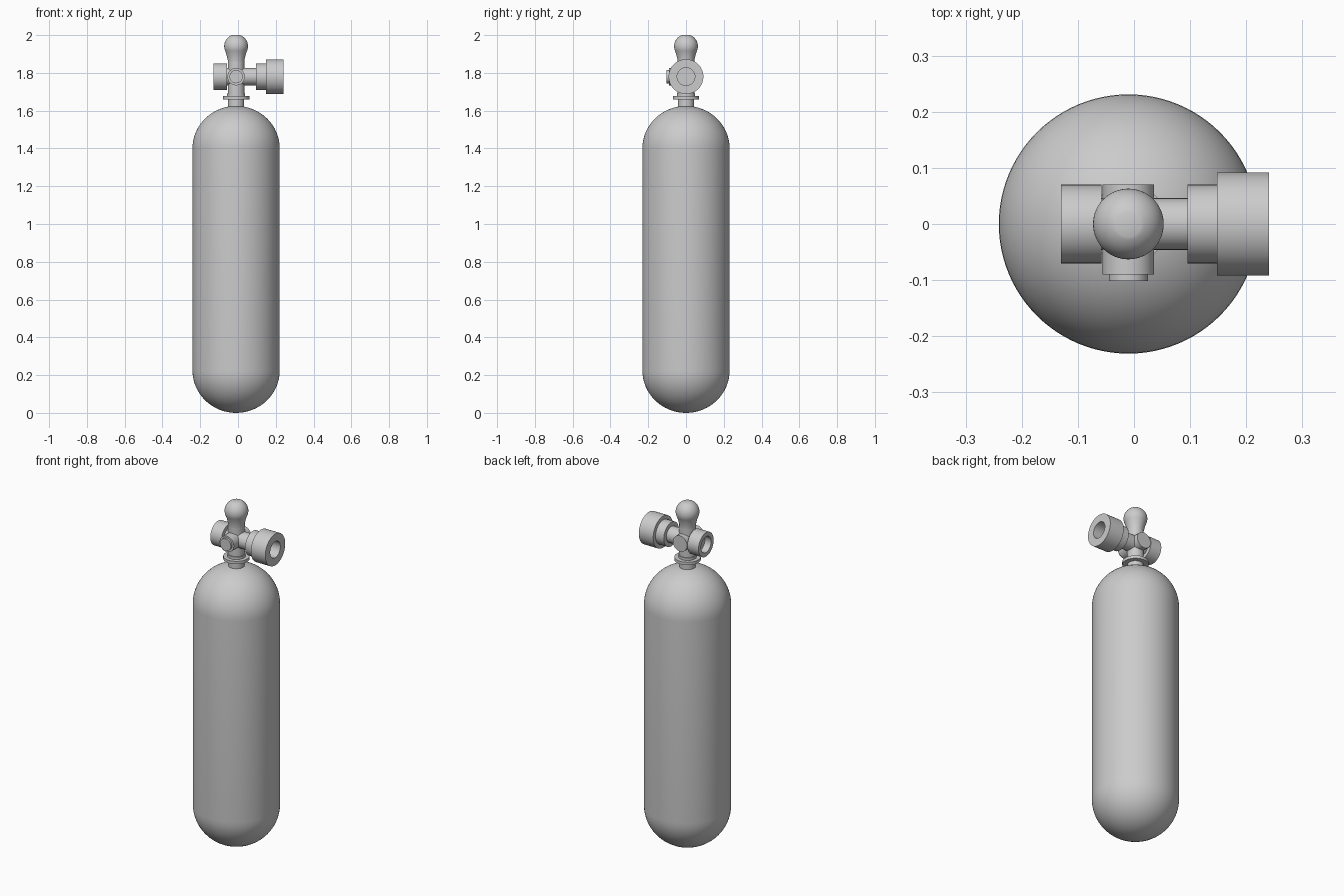
import bpy, bmesh, math
from mathutils import Matrix, Vector

if "Cube" in bpy.data.objects:
    bpy.data.objects.remove(bpy.data.objects["Cube"])

CX, VZ = -0.01, 1.78   # tank axis, valve centre height


def lathe(name, profile, axis='Z', origin=(CX, 0, 0), segments=64):
    """Revolve (radius, distance) points around an axis through origin."""
    rot = {'Z': Matrix.Identity(4),
           'X': Matrix.Rotation(math.pi / 2, 4, 'Y'),
           'Y': Matrix.Rotation(-math.pi / 2, 4, 'X')}[axis]
    bm = bmesh.new()
    verts = [bm.verts.new((r, 0, h)) for r, h in profile]
    edges = [bm.edges.new(p) for p in zip(verts, verts[1:])]
    bmesh.ops.spin(bm, geom=verts + edges, cent=(0, 0, 0), axis=(0, 0, 1),
                   angle=2 * math.pi, steps=segments)
    bmesh.ops.remove_doubles(bm, verts=bm.verts, dist=1e-5)
    bmesh.ops.recalc_face_normals(bm, faces=bm.faces)
    bm.transform(Matrix.Translation(Vector(origin)) @ rot)
    mesh = bpy.data.meshes.new(name)
    bm.to_mesh(mesh)
    bm.free()
    ob = bpy.data.objects.new(name, mesh)
    bpy.context.collection.objects.link(ob)
    bpy.context.view_layer.objects.active = ob
    ob.select_set(True)
    bpy.ops.object.shade_smooth_by_angle(angle=math.radians(30))
    ob.select_set(False)
    return ob


def arc(radius, height, z, a0, a1, n=16):
    """Elliptical arc in the profile plane, angles in degrees."""
    angles = [math.radians(a0 + (a1 - a0) * i / n) for i in range(n + 1)]
    return [(max(0, radius * math.cos(a)), z + height * math.sin(a)) for a in angles]


# Cylinder with domed ends
lathe("tank", arc(0.231, 0.225, 0.225, -90, 0) + arc(0.231, 0.225, 1.40, 0, 90), segments=96)

# Neck, its flange and the upright valve body
lathe("neck", [(0, 1.60), (0.043, 1.60), (0.043, 1.66), (0.07, 1.66), (0.07, 1.677),
               (0.048, 1.677), (0.048, 1.692), (0.044, 1.692), (0.044, 1.86), (0, 1.86)])

# Rounded hand knob with a small flat top
lathe("knob", [(0, 1.83), (0.044, 1.83), (0.044, 1.868), (0.052, 1.90)]
      + arc(0.063, 0.063, 1.941, -25, 69) + [(0, 2.0)])

# Side outlet to the right, stepping up to a hollow hand wheel
lathe("right_outlet", [(0, 0), (0.046, 0), (0.046, 0.095), (0.07, 0.095), (0.07, 0.148),
                       (0.092, 0.148), (0.092, 0.241), (0.047, 0.241), (0.047, 0.17), (0, 0.17)],
      'X', (0, 0, VZ))

# Short hollow outlet to the left
lathe("left_outlet", [(0, 0), (0.046, 0), (0.046, -0.058), (0.07, -0.058), (0.07, -0.13),
                      (0.046, -0.13), (0.046, -0.09), (0, -0.09)], 'X', (0, 0, VZ))

# Front-to-back plug with a smaller front cap
lathe("cross_plug", [(0, 0.07), (0.046, 0.07), (0.046, -0.09), (0.035, -0.09),
                     (0.035, -0.102), (0, -0.102)], 'Y', (CX, 0, VZ))
